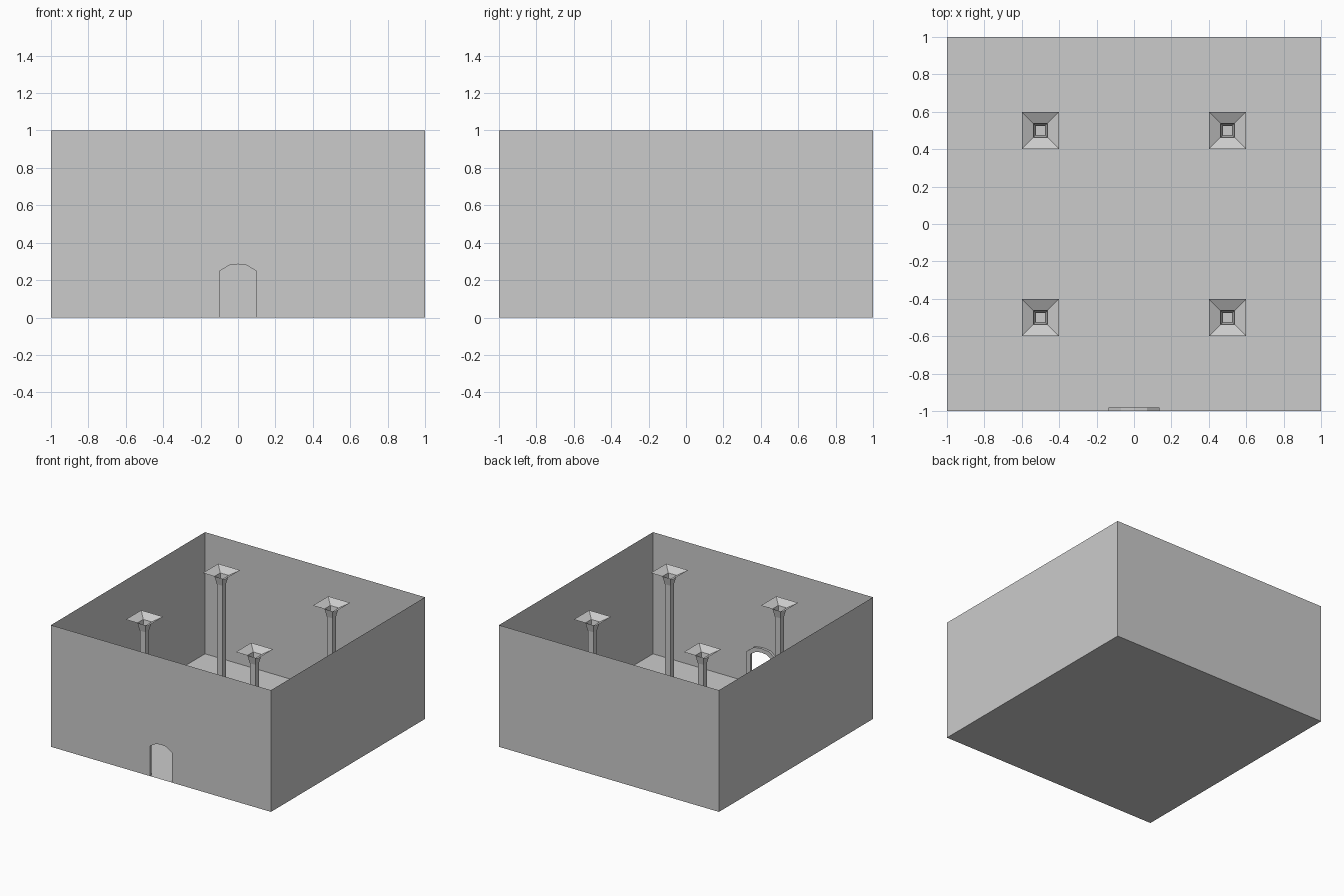
import bpy, bmesh

if "Cube" in bpy.data.objects:
    bpy.data.objects.remove(bpy.data.objects["Cube"])


def make_object(name, bm):
    mesh = bpy.data.meshes.new(name)
    bm.to_mesh(mesh)
    bm.free()
    obj = bpy.data.objects.new(name, mesh)
    bpy.context.collection.objects.link(obj)
    return obj


def panel(name, points):
    bm = bmesh.new()
    bm.faces.new([bm.verts.new(p) for p in points])
    return make_object(name, bm)


# Thin floor and plain walls
panel("floor", [(-1, -1, 0), (1, -1, 0), (1, 1, 0), (-1, 1, 0)])
panel("right_wall", [(1, -1, 0), (1, 1, 0), (1, 1, 1), (1, -1, 1)])
panel("back_wall", [(1, 1, 0), (-1, 1, 0), (-1, 1, 1), (1, 1, 1)])
panel("left_wall", [(-1, 1, 0), (-1, -1, 0), (-1, -1, 1), (-1, 1, 1)])

# Front wall with a rectangular door opening
DOOR_TOP = 0.285
outline = [(-1, 0), (-0.1, 0), (-0.1, DOOR_TOP), (0.1, DOOR_TOP),
           (0.1, 0), (1, 0), (1, 1), (-1, 1)]
panel("front_wall", [(x, -1, z) for x, z in outline])

# Arched door frame on the inside of the front wall
half_inner = [(0.1, 0), (0.1, 0.247), (0.045, 0.28), (0, DOOR_TOP)]
half_outer = [(0.135, 0), (0.135, 0.26), (0.07, 0.31), (0, 0.318)]


def arch(half):
    return half + [(-x, z) for x, z in reversed(half[:-1])]


bm = bmesh.new()
inner = [bm.verts.new((x, -1, z)) for x, z in arch(half_inner)]
outer = [bm.verts.new((x, -1, z)) for x, z in arch(half_outer)]
for i in range(len(inner) - 1):
    bm.faces.new((inner[i], outer[i], outer[i + 1], inner[i + 1]))
ext = bmesh.ops.extrude_face_region(bm, geom=bm.faces[:], use_keep_orig=True)
moved = [g for g in ext["geom"] if isinstance(g, bmesh.types.BMVert)]
bmesh.ops.translate(bm, verts=moved, vec=(0, 0.02, 0))
bmesh.ops.recalc_face_normals(bm, faces=bm.faces[:])
make_object("door_frame", bm)

# Square columns: shaft, flared neck and open funnel top (half width, height)
profile = [(0.025, 0), (0.025, 0.9), (0.035, 0.95), (0.038, 0.965), (0.1, 1)]
bm = bmesh.new()
rings = [[bm.verts.new((sx * r, sy * r, z))
          for sx, sy in ((-1, -1), (1, -1), (1, 1), (-1, 1))]
         for r, z in profile]
for low, high in zip(rings, rings[1:]):
    for i in range(4):
        j = (i + 1) % 4
        bm.faces.new((low[i], low[j], high[j], high[i]))
column = make_object("column_front_left", bm)
column.location = (-0.5, -0.5, 0)
for name, x, y in (("column_front_right", 0.5, -0.5),
                   ("column_back_left", -0.5, 0.5),
                   ("column_back_right", 0.5, 0.5)):
    copy = bpy.data.objects.new(name, column.data)
    copy.location = (x, y, 0)
    bpy.context.collection.objects.link(copy)
